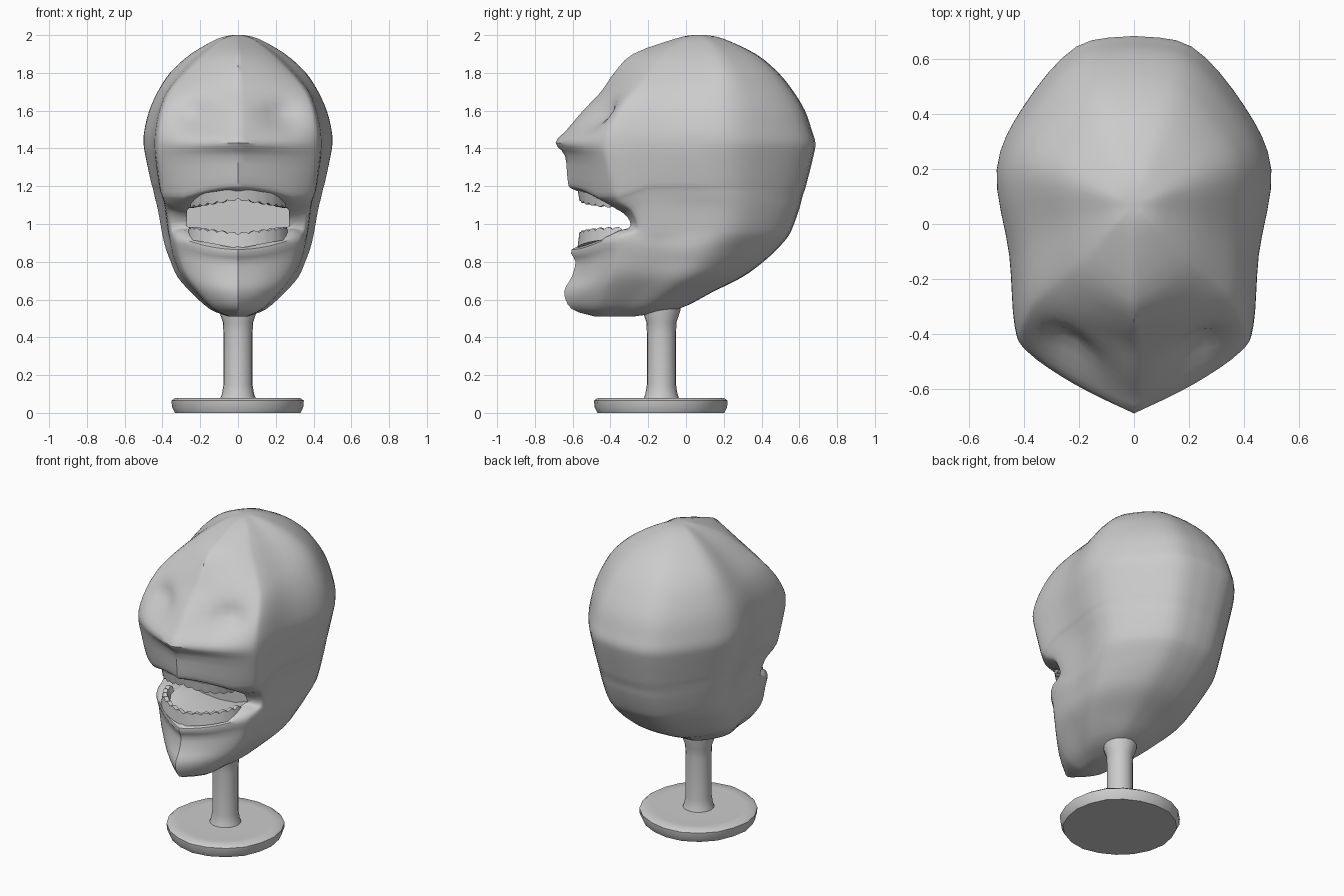
import bpy, bmesh, math, random
from mathutils import Vector

if "Cube" in bpy.data.objects:
    bpy.data.objects.remove(bpy.data.objects["Cube"])

random.seed(4)


def make_object(name, verts, faces, angle=40):
    mesh = bpy.data.meshes.new(name)
    mesh.from_pydata(verts, [], faces)
    bm = bmesh.new()
    bm.from_mesh(mesh)
    bmesh.ops.recalc_face_normals(bm, faces=bm.faces)
    bm.to_mesh(mesh)
    bm.free()
    ob = bpy.data.objects.new(name, mesh)
    bpy.context.collection.objects.link(ob)
    smooth(ob, angle)
    return ob


def smooth(ob, angle):
    bpy.ops.object.select_all(action='DESELECT')
    bpy.context.view_layer.objects.active = ob
    ob.select_set(True)
    bpy.ops.object.shade_smooth_by_angle(angle=math.radians(angle))


def spline(points, steps):
    # Catmull-Rom through points of any dimension
    out = []
    for i in range(len(points) - 1):
        a, b = points[max(i - 1, 0)], points[i]
        c, d = points[i + 1], points[min(i + 2, len(points) - 1)]
        for s in range(steps):
            t = s / steps
            out.append([0.5 * (2 * q + (r - p) * t + (2 * p - 5 * q + 4 * r - u) * t * t
                               + (3 * q - p - 3 * r + u) * t ** 3)
                        for p, q, r, u in zip(a, b, c, d)])
    out.append(list(points[-1]))
    return out


def loft(name, rings, angle=40):
    n = len(rings[0])
    verts = [v for r in rings for v in r]
    faces = [(i * n + j, i * n + (j + 1) % n, (i + 1) * n + (j + 1) % n, (i + 1) * n + j)
             for i in range(len(rings) - 1) for j in range(n)]
    faces += [tuple(range(n))[::-1], tuple(range((len(rings) - 1) * n, len(rings) * n))]
    return make_object(name, verts, faces, angle)


# Head levels: z, front y, back y, half width, face half width, cheek y
levels = [
    (2.0, 0.03, 0.11, 0.03, 0.02, 0.05),
    (1.98, -0.06, 0.20, 0.11, 0.08, 0.00),
    (1.90, -0.28, 0.37, 0.25, 0.19, -0.09),
    (1.80, -0.38, 0.49, 0.36, 0.29, -0.17),
    (1.70, -0.45, 0.57, 0.425, 0.37, -0.25),
    (1.60, -0.545, 0.63, 0.47, 0.41, -0.32),
    (1.50, -0.63, 0.665, 0.495, 0.43, -0.36),
    (1.43, -0.69, 0.685, 0.50, 0.435, -0.37),
    (1.36, -0.64, 0.675, 0.49, 0.43, -0.37),
    (1.22, -0.625, 0.64, 0.46, 0.41, -0.33),
    (1.185, -0.60, 0.63, 0.45, 0.40, -0.31),
    (1.14, -0.49, 0.615, 0.44, 0.39, -0.28),
    (1.08, -0.41, 0.60, 0.425, 0.38, -0.25),
    (0.97, -0.365, 0.56, 0.405, 0.365, -0.23),
    (0.92, -0.46, 0.53, 0.395, 0.355, -0.26),
    (0.865, -0.605, 0.48, 0.38, 0.345, -0.31),
    (0.80, -0.585, 0.41, 0.355, 0.325, -0.32),
    (0.72, -0.605, 0.30, 0.32, 0.29, -0.34),
    (0.64, -0.645, 0.14, 0.25, 0.22, -0.38),
    (0.55, -0.605, -0.04, 0.15, 0.13, -0.42),
    (0.51, -0.48, -0.28, 0.05, 0.045, -0.42),
]


def mix(a, b, t):
    return a + (b - a) * t


def sculpt(x, y, z):
    # eye sockets below the brow
    if y < -0.2:
        y += 0.075 * math.exp(-((abs(x) - 0.23) / 0.1) ** 2 - ((z - 1.58) / 0.075) ** 2)
    # lips curve together towards the mouth corners
    f = min(1, max(0, (-0.2 - y) / 0.15)) * min(1, (x / 0.28) ** 2)
    z += (1.03 - z) * 0.65 * f * math.exp(-((z - 1.03) / 0.2) ** 2)
    return Vector((x, y, z))


rings = []
for z, yf, yb, w, wf, yc in spline(levels, 3):
    ys = mix(yc, yb, 0.54)
    half = spline([(0, yf), (0.5 * wf, mix(yf, yc, 0.33)), (0.89 * wf, mix(yf, yc, 0.7)),
                   (wf, yc), (mix(wf, w, 0.3), mix(yc, ys, 0.45)), (w, ys),
                   (0.8 * w, mix(ys, yb, 0.48)), (0.42 * w, mix(ys, yb, 0.92)), (0, yb)], 4)
    ring = half + [(-x, y) for x, y in half[-2:0:-1]]
    rings.append([sculpt(x, y, z) for x, y in ring])
head = loft("head", rings)

# Mouth cavity
mouth = [(0, 1.175), (0.14, 1.16), (0.23, 1.125), (0.27, 1.07), (0.27, 0.99),
         (0.22, 0.945), (0.12, 0.91), (0, 0.90)]
mouth += [(-x, z) for x, z in mouth[-2:0:-1]]
cutter = loft("mouth_cutter", [[(x, y, z) for x, z in mouth] for y in (-0.8, -0.2)])
cutter.hide_render = True
cut = head.modifiers.new("mouth", 'BOOLEAN')
cut.operation = 'DIFFERENCE'
cut.solver = 'EXACT'
cut.object = cutter
bpy.context.view_layer.objects.active = head
bpy.ops.object.modifier_apply(modifier=cut.name)
bpy.data.objects.remove(cutter)
smooth(head, 40)


# Tooth rows: arched strips with a scalloped biting edge
def teeth(name, root, bite):
    sections = []
    for i in range(57):
        t = mix(-math.pi / 2, math.pi / 2, i / 56)
        s = abs(math.sin(t))
        edge = mix(bite[0], bite[1], s)
        gum = mix(root[0], root[1], s)
        edge += 0.012 * (1 - abs(math.sin(i / 56 * math.pi * 14))) * (1 if gum > edge else -1)
        sections.append([((0.27 - d) * math.sin(t), -0.34 - (0.235 - d) * math.cos(t), z)
                         for d, z in ((0, gum), (0.01, edge), (0.035, edge), (0.06, gum))])
    return loft(name, sections, 35)


teeth("upper_teeth", (1.19, 1.15), (1.125, 1.085))
teeth("lower_teeth", (0.87, 0.92), (0.955, 0.985))


# Stand: neck post and rough round base
def circle(r, z, n=20):
    return [(r * math.cos(a), r * math.sin(a) - 0.13, z)
            for a in (2 * math.pi * i / n for i in range(n))]


loft("neck_post", [circle(r, z) for r, z in ((0.1, 0.06), (0.085, 0.1), (0.077, 0.15),
                                            (0.077, 0.42), (0.08, 0.48), (0.1, 0.54), (0.1, 0.62))])

wobble = [random.uniform(0.965, 1.0) for _ in range(20)]
base_rings = []
for r, z in ((0.34, 0), (0.355, 0.03), (0.358, 0.065), (0.34, 0.078), (0.28, 0.076), (0.1, 0.078)):
    base_rings.append([(x * k, (y + 0.13) * k - 0.13, zz)
                       for (x, y, zz), k in zip(circle(r, z), wobble)])
loft("stand_base", base_rings, 50)
